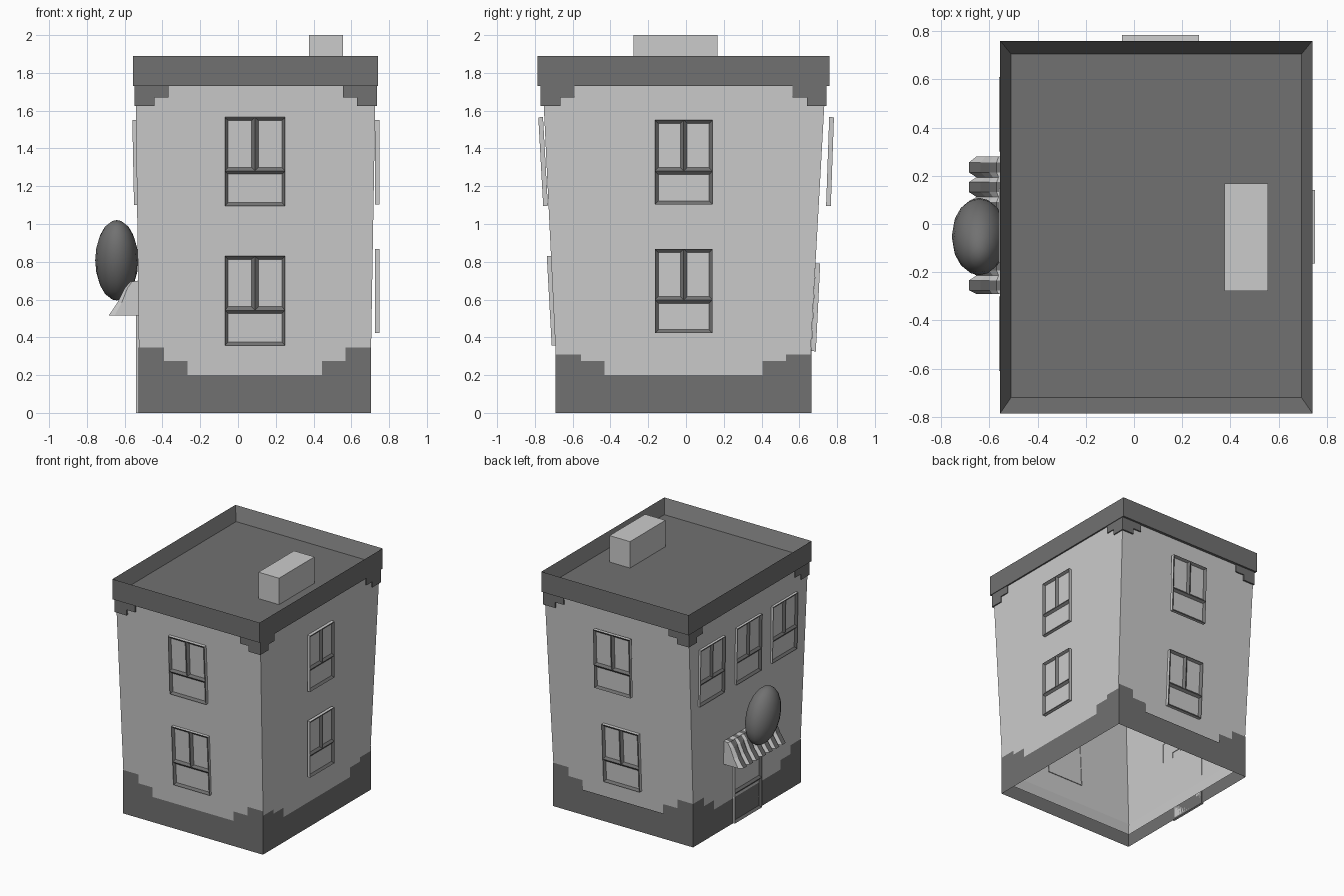
import bpy, bmesh, math
from mathutils import Matrix, Vector

if "Cube" in bpy.data.objects:
    bpy.data.objects.remove(bpy.data.objects["Cube"])


def tone(name, v):
    mat = bpy.data.materials.new(name)
    mat.diffuse_color = (v, v, v, 1)
    mat.use_nodes = True
    mat.node_tree.nodes["Principled BSDF"].inputs["Base Color"].default_value = mat.diffuse_color
    return mat


LIGHT, DARK, GLASS = tone("light_grey", 0.56), tone("dark_grey", 0.165), tone("glass_grey", 0.62)


def finish(name, bm, mats, fix=True):
    if fix:
        bmesh.ops.recalc_face_normals(bm, faces=bm.faces[:])
    me = bpy.data.meshes.new(name)
    bm.to_mesh(me)
    bm.free()
    for m in mats:
        me.materials.append(m)
    ob = bpy.data.objects.new(name, me)
    bpy.context.collection.objects.link(ob)
    return ob


def rect_tube(name, rects, mat, cap=False):
    """Skin a stack of rectangles (x0, x1, y0, y1, z)."""
    bm = bmesh.new()
    loops = [[bm.verts.new(p) for p in ((a, c, z), (b, c, z), (b, d, z), (a, d, z))]
             for a, b, c, d, z in rects]
    for lo, hi in zip(loops, loops[1:]):
        for i in range(4):
            j = (i + 1) % 4
            bm.faces.new((lo[i], lo[j], hi[j], hi[i]))
    if cap:
        bm.faces.new(loops[-1])
    return finish(name, bm, [mat])


def on_side(side, u, off, z):
    return (u, off, z) if side in ("front", "back") else (off, u, z)


def framed_panel(name, cells, pos, turn, tilt=0.0, depth=0.025):
    """Frame with recessed panes; cells are outlines in the (x, z) plane facing -y."""
    bm = bmesh.new()
    for cell in cells:
        bm.faces.new([bm.verts.new((x, 0, z)) for x, z in cell])
    bmesh.ops.remove_doubles(bm, verts=bm.verts[:], dist=0.0005)
    panes = bm.faces[:]
    for f in panes:
        f.normal_update()
    bmesh.ops.inset_region(bm, faces=panes, thickness=0.01, use_even_offset=True)
    bmesh.ops.inset_individual(bm, faces=panes, thickness=0.018, depth=-0.014,
                               use_even_offset=True)
    for f in panes:
        f.material_index = 1
    # outer edge of the frame runs back to the wall and stays light
    rim = [e for e in bm.edges if e.is_boundary]
    new = bmesh.ops.extrude_edge_only(bm, edges=rim)["geom"]
    bmesh.ops.translate(bm, vec=(0, depth, 0),
                        verts=[v for v in new if isinstance(v, bmesh.types.BMVert)])
    for f in new:
        if isinstance(f, bmesh.types.BMFace):
            f.material_index = 2
    ob = finish(name, bm, [DARK, GLASS, LIGHT], fix=False)
    ob.matrix_world = (Matrix.Translation(pos)
                       @ Matrix.Rotation(math.radians(turn), 4, 'Z')
                       @ Matrix.Rotation(tilt, 4, 'X'))
    return ob


def window(name, pos, turn, w, h, tilt=0.0):
    a, b, m = w / 2, h / 2, -h * 0.105
    cells = [[(-a, -b), (a, -b), (a, m), (0, m), (-a, m)],
             [(-a, m), (0, m), (0, b), (-a, b)],
             [(0, m), (a, m), (a, b), (0, b)]]
    return framed_panel(name, cells, pos, turn, tilt)


# Tapered hollow walls, open underneath
rect_tube("walls", [(-0.49, 0.67, -0.645, 0.615, 0.07),
                    (-0.523, 0.702, -0.684, 0.652, 0.19),
                    (-0.542, 0.728, -0.758, 0.738, 1.73)], LIGHT)

# Cornice with sloping inner parapet and sunken roof deck
X0, X1, Y0, Y1 = -0.555, 0.74, -0.785, 0.76
rect_tube("cornice_and_roof", [(-0.542, 0.728, -0.758, 0.738, 1.73),
                               (X0, X1, Y0, Y1, 1.73), (X0, X1, Y0, Y1, 1.89),
                               (-0.51, 0.695, -0.72, 0.705, 1.79)], DARK, cap=True)

# Chimney
bpy.ops.mesh.primitive_cube_add(size=1, location=(0.465, -0.055, 1.89))
chimney = bpy.context.object
chimney.name = "chimney"
chimney.scale = (0.18, 0.445, 0.22)
chimney.data.materials.append(LIGHT)

# Plinth with stepped corners, one sheet per side
bx, by = (-0.527, 0.704), (-0.692, 0.664)
bm = bmesh.new()
for side, off, (a, b) in (("front", by[0], bx), ("back", by[1], bx),
                          ("left", bx[0], by), ("right", bx[1], by)):
    half = [(0.0, 0.345), (0.135, 0.345), (0.135, 0.275), (0.26, 0.275), (0.26, 0.2)]
    pts = ([(a, 0), (b, 0)] + [(b - d, z) for d, z in half]
           + [(a + d, z) for d, z in reversed(half)])
    bm.faces.new([bm.verts.new(on_side(side, u, off, z)) for u, z in pts])
bmesh.ops.remove_doubles(bm, verts=bm.verts[:], dist=0.0005)
finish("plinth", bm, [DARK])

# Stepped brackets under the cornice corners
cx, cy = (-0.547, 0.735), (-0.77, 0.745)
bm = bmesh.new()
for side, off, ends in (("front", cy[0], cx), ("back", cy[1], cx),
                        ("left", cx[0], cy), ("right", cx[1], cy)):
    for c, s in zip(ends, (1, -1)):
        pts = [(0, 1.73), (0.18, 1.73), (0.18, 1.67), (0.105, 1.67), (0.105, 1.625), (0, 1.625)]
        f = bm.faces.new([bm.verts.new(on_side(side, c + s * d, off, z)) for d, z in pts])
        inward = -0.02 if off > 0 else 0.02
        geo = bmesh.ops.extrude_face_region(bm, geom=[f], use_keep_orig=True)["geom"]
        bmesh.ops.translate(bm, vec=Vector(on_side(side, 0, inward, 0)),
                            verts=[v for v in geo if isinstance(v, bmesh.types.BMVert)])
finish("cornice_brackets", bm, [DARK])

# Windows: front, back, right, and three on the left (shop) side
window("front_window_lower", (0.09, -0.724, 0.593), 0, 0.32, 0.475, 0.055)
window("front_window_upper", (0.09, -0.769, 1.33), 0, 0.32, 0.47, 0.055)
window("back_window_lower", (0.085, 0.699, 0.558), 180, 0.32, 0.465, 0.05)
window("back_window_upper", (0.11, 0.775, 1.33), 180, 0.32, 0.47, 0.035)
window("right_window_lower", (0.75, -0.012, 0.645), 90, 0.305, 0.445)
window("right_window_upper", (0.75, -0.012, 1.327), 90, 0.305, 0.445)
for i, y in enumerate((0.455, -0.005, -0.455)):
    window(f"left_window_{i + 1}", (-0.555, y, 1.325), -90, 0.31, 0.45, 0.02)

# Door
w, m, h = 0.17, 0.24, 0.58
framed_panel("door", [[(-w, 0), (w, 0), (w, m), (-w, m)], [(-w, m), (w, m), (w, h), (-w, h)]],
             (-0.541, -0.01, 0), -90, depth=0.018)

# Fluted striped awning: dark lobes stand out, light gaps fold inwards
profile = [(-0.527, 0.70), (-0.57, 0.695), (-0.60, 0.66), (-0.637, 0.585), (-0.685, 0.515)]
p = 0.53 / 13
stations = [(-0.29, 0.8)]
for i in range(7):
    y = -0.275 + 2 * p * i
    stations += [(y, 1.0), (y + p, 1.0), (y + 1.5 * p, 0.8)]
stations[-1] = (0.28, 0.8)
bm = bmesh.new()
rows = [[bm.verts.new((-0.527 + (x + 0.527) * k, y, z)) for x, z in profile]
        for y, k in stations]
for n, (r, q) in enumerate(zip(rows, rows[1:])):
    for i in range(len(profile) - 1):
        f = bm.faces.new((r[i], q[i], q[i + 1], r[i + 1]))
        f.material_index = 1 if n % 3 == 1 else 0
for r in (rows[0], rows[-1]):
    corner = bm.verts.new((-0.527, r[0].co.y, 0.515))
    bm.faces.new(r + [corner])
finish("awning", bm, [LIGHT, DARK])

# Oval hanging sign above the awning
bpy.ops.mesh.primitive_uv_sphere_add(segments=16, ring_count=10, radius=1,
                                     location=(-0.642, -0.052, 0.808),
                                     rotation=(0.4, 0, 0))
sign = bpy.context.object
sign.name = "oval_sign"
sign.scale = (0.114, 0.147, 0.222)
sign.data.materials.append(DARK)
bpy.ops.object.shade_smooth_by_angle(angle=math.radians(60))
